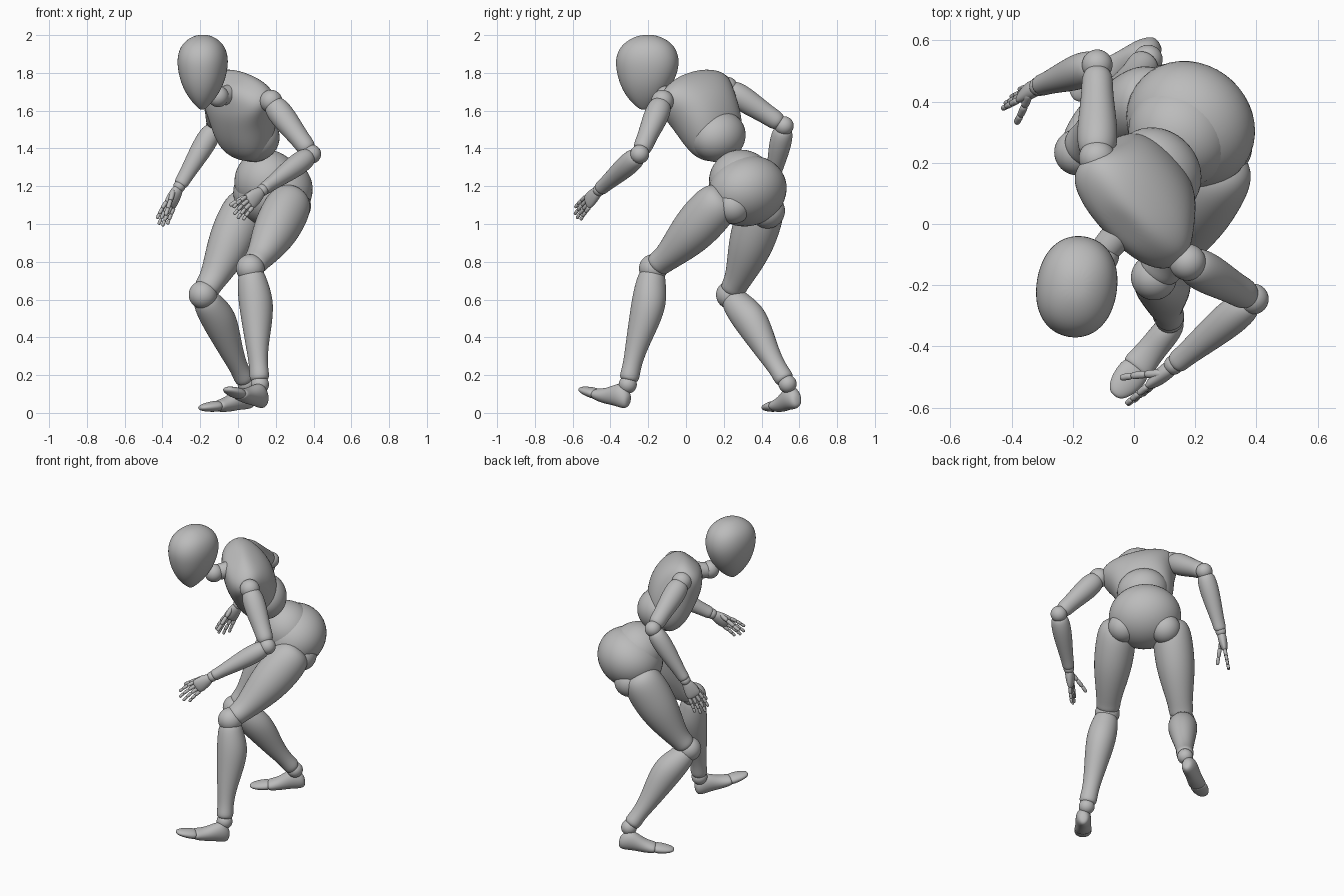
import bpy, bmesh, math
from mathutils import Vector as V, Matrix

cube = bpy.data.objects.get("Cube")
if cube:
    bpy.data.objects.remove(cube, do_unlink=True)

grey = bpy.data.materials.new("plain_grey")
grey.use_nodes = True
TONE = (0.5, 0.5, 0.5, 1)
grey.diffuse_color = TONE
grey.node_tree.nodes["Principled BSDF"].inputs["Base Color"].default_value = TONE


def frame(z, hint):
    z = V(z).normalized()
    x = V(hint) - z * z.dot(V(hint))
    x.normalize()
    return x, z.cross(x), z


def finish(name, bm, levels):
    bmesh.ops.recalc_face_normals(bm, faces=bm.faces)
    for f in bm.faces:
        f.smooth = True
    mesh = bpy.data.meshes.new(name)
    bm.to_mesh(mesh)
    bm.free()
    mesh.materials.append(grey)
    obj = bpy.data.objects.new(name, mesh)
    bpy.context.collection.objects.link(obj)
    if levels:
        mod = obj.modifiers.new("smooth", "SUBSURF")
        mod.levels = mod.render_levels = levels
    return obj


def loft(name, origin, z, hint, rings, scale=1, power=1, n=16, levels=2):
    """Skin rings of (height, x radius, y radius, x offset) along z."""
    x, y, z = frame(z, hint)
    bm = bmesh.new()
    loops = []
    for h, rx, ry, ox in rings:
        loop = []
        for i in range(n):
            c, s = math.cos(math.tau * i / n), math.sin(math.tau * i / n)
            c = math.copysign(abs(c) ** power, c) * 1.02
            s = math.copysign(abs(s) ** power, s) * 1.02
            loop.append(bm.verts.new(V(origin) + x * (ox + rx * c) + y * ry * s + z * h * scale))
        loops.append(loop)
    for a, b in zip(loops, loops[1:]):
        for i in range(n):
            j = (i + 1) % n
            bm.faces.new((a[i], a[j], b[j], b[i]))
    bm.faces.new(loops[0][::-1])
    bm.faces.new(loops[-1])
    return finish(name, bm, levels)


def ball(name, centre, radii, z=(0, 0, 1), hint=(1, 0, 0)):
    if not isinstance(radii, tuple):
        radii = (radii,) * 3
    bm = bmesh.new()
    bmesh.ops.create_uvsphere(bm, u_segments=40, v_segments=24, radius=1)
    axes = Matrix(frame(z, hint)).transposed().to_4x4()
    bm.transform(Matrix.Translation(V(centre)) @ axes @ Matrix.Diagonal((*radii, 1)))
    return finish(name, bm, 0)


# Profiles: (fraction of length, front radius, side radius, front offset)
THIGH = [(-.17, .04, .04, 0), (-.14, .088, .088, 0), (-.04, .12, .116, 0), (.15, .13, .122, -.002),
         (.38, .123, .118, -.007), (.6, .098, .098, -.011), (.8, .071, .076, -.01), (.89, .067, .074, 0),
         (.95, .063, .07, 0), (.99, .03, .03, 0)]
SHIN = [(.0, .03, .03, 0), (.02, .062, .066, 0), (.1, .078, .08, 0), (.27, .096, .092, -.019),
        (.46, .085, .08, -.016), (.7, .058, .058, 0), (.87, .046, .049, 0), (.97, .054, .057, 0), (1, .035, .035, 0)]
UPPER_ARM = [(.01, .025, .025, 0), (.04, .056, .056, 0), (.2, .07, .068, 0), (.45, .064, .061, 0),
             (.72, .052, .05, 0), (.9, .052, .052, 0), (.96, .025, .025, 0)]
FOREARM = [(.03, .025, .025, 0), (.06, .053, .053, 0), (.28, .061, .061, 0), (.6, .048, .049, 0),
           (.88, .034, .038, 0), (.97, .036, .04, 0), (1, .018, .018, 0)]
FOOT = [(-.022, .02, .015, .01), (-.01, .046, .034, .015), (.03, .064, .046, .03), (.07, .06, .047, .028),
        (.13, .043, .047, .006), (.18, .034, .053, 0), (.202, .03, .051, 0), (.206, .015, .03, 0)]
TOES = [(.193, .015, .03, 0), (.197, .03, .051, 0), (.24, .028, .052, 0), (.28, .022, .044, 0),
        (.308, .014, .028, 0), (.316, .006, .01, 0)]
PALM = [(0, .012, .012, 0), (.008, .026, .028, 0), (.05, .027, .04, 0), (.09, .023, .046, 0),
        (.115, .016, .043, 0), (.122, .008, .03, 0)]
PHALANX = [(-.05, .5, .5, 0), (.08, 1, 1, 0), (.5, .88, .88, 0), (.9, .95, .95, 0), (1.04, .5, .5, 0)]


def leg(side, hip, socket, knee, ankle, heel, toe):
    hip, knee, ankle, heel, toe = map(V, (hip, knee, ankle, heel, toe))
    front = knee - (hip + ankle) / 2
    thigh, shin = knee - hip, ankle - knee
    ball(side + "_hip_joint", socket, .094)
    loft(side + "_thigh", hip, thigh, front, THIGH, thigh.length)
    ball(side + "_knee_joint", knee + front.normalized() * .008, .075)
    loft(side + "_shin", knee, shin, front, SHIN, shin.length)
    ball(side + "_ankle_joint", ankle + shin.normalized() * .015, .048)
    loft(side + "_foot", heel, toe - heel, (0, 0, 1), FOOT)
    loft(side + "_toes", heel, toe - heel, (0, 0, 1), TOES)


def finger(name, base, direction, length, r, droop):
    d = V(direction).normalized()
    for k, share in enumerate((.4, .33, .27)):
        step = length * share
        rings = [(h, a * r, b * r, 0) for h, a, b, _ in PHALANX]
        loft(f"{name}_joint_{k + 1}", base, d, (.3, .5, .8), rings, step, n=8, levels=1)
        base = base + d * step
        d = (d + V(droop) * .12).normalized()
        r *= .9


def arm(side, shoulder, elbow, wrist, tip, thumb, index_side):
    shoulder, elbow, wrist, tip, thumb = map(V, (shoulder, elbow, wrist, tip, thumb))
    back = elbow - (shoulder + wrist) / 2
    upper, fore = elbow - shoulder, wrist - elbow
    ball(side + "_shoulder_joint", shoulder, .06)
    loft(side + "_upper_arm", shoulder, upper, back, UPPER_ARM, upper.length)
    ball(side + "_elbow_joint", elbow, .05)
    loft(side + "_forearm", elbow, fore, back, FOREARM, fore.length)
    ball(side + "_wrist_joint", wrist, .032)
    # Hand: across points from the little finger to the index finger
    across, normal, along = frame(tip - wrist, index_side)
    loft(side + "_palm", wrist, along, normal, PALM)
    for j, length in enumerate((.105, .125, .12, .095)):
        spread = 1.5 - j
        finger(f"{side}_finger_{j + 1}", wrist + along * .112 + across * spread * .023,
               along + across * spread * .07, length, .013, (0, 0, -1))
    base = wrist + along * .04 + across * .025
    finger(side + "_thumb", base, thumb - base, (thumb - base).length, .016, along)


# Legs
leg("left", (.27, .16, 1.1), (.292, .25, 1.095), (.07, -.17, .76), (.115, -.305, .165),
    (.13, -.322, .055), (-.06, -.555, .125))
leg("right", (.038, .402, 1.075), (.115, .43, 1.07), (-.18, .24, .625), (.04, .53, .165),
    (.065, .58, .055), (-.185, .43, .028))

# Arms
arm("left", (.175, -.125, 1.65), (.39, -.245, 1.37), (.13, -.46, 1.18), (-.03, -.6, 1.035),
    (-.045, -.495, 1.1), (-.5, -.25, .8))
arm("right", (-.12, .215, 1.72), (-.12, .52, 1.52), (-.31, .45, 1.2), (-.42, .4, .985),
    (-.38, .325, 1.05), (-.6, -.7, .45))

# Pelvis and waist
tilt, hip_axis = (-.3, -.4, .85), (.7, -.7, 0)
ball("pelvis", (.185, .325, 1.175), (.22, .203, .182), tilt, hip_axis)
ball("waist", (.155, .295, 1.22), (.178, .168, .175), tilt, hip_axis)

# Torso, leaning forward and twisted
spine, shoulder_axis, chest_front = V((-.32, -.55, .77)), V((.64, -.75, -.155)), V((-.66, -.44, -.59))
ball("belly", (.075, .17, 1.465), (.155, .137, .135), spine, shoulder_axis)
CHEST = [(-.335, .05, .08, .1), (-.315, .085, .12, .092), (-.26, .125, .16, .08), (-.18, .152, .182, .056),
         (-.09, .158, .2, .034), (-.01, .145, .232, .026), (.045, .12, .238, .02), (.088, .095, .19, .018),
         (.115, .065, .11, .016), (.12, .03, .05, .016)]
loft("chest", (.015, .062, 1.688), spine, chest_front, CHEST, power=.84)

# Neck and head
NECK = [(0, .045, .045, 0), (.03, .055, .055, 0), (.08, .05, .05, 0), (.14, .05, .05, 0), (.16, .03, .03, 0)]
loft("neck", (-.01, .015, 1.695), (-.12, -.14, -.03), (0, 0, 1), NECK)
ball("neck_joint", (-.105, -.105, 1.675), .056)
HEAD = [(-.005, .015, .012, .02), (.01, .038, .028, .018), (.05, .088, .066, .013), (.12, .136, .108, .007),
        (.2, .165, .13, 0), (.27, .17, .135, 0), (.335, .143, .116, -.002), (.376, .085, .07, -.003),
        (.392, .03, .025, -.003)]
loft("head", (-.187, -.205, 1.61), (0, 0, 1), (-.15, -.99, 0), HEAD, power=.92)
